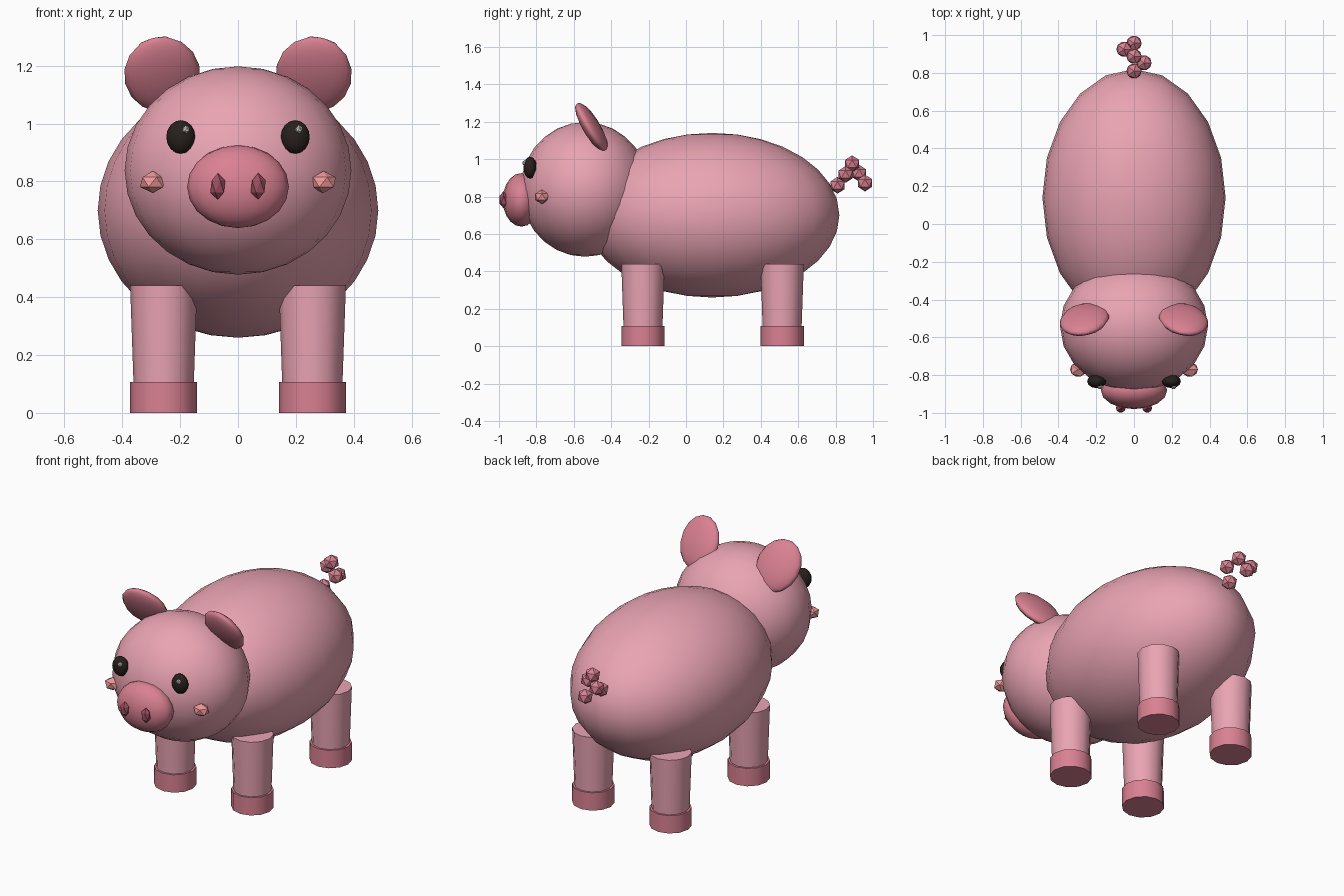
import bpy, math

if "Cube" in bpy.data.objects:
    bpy.data.objects.remove(bpy.data.objects["Cube"])


def material(name, rgb):
    m = bpy.data.materials.new(name)
    m.diffuse_color = (*rgb, 1)
    m.use_nodes = True
    m.node_tree.nodes["Principled BSDF"].inputs["Base Color"].default_value = m.diffuse_color
    return m


PINK = material("skin_pink", (0.82, 0.37, 0.45))
ROSE = material("rose", (0.70, 0.22, 0.29))
NOSTRIL = material("nostril_red", (0.34, 0.08, 0.12))
BLACK = material("eye_black", (0.02, 0.014, 0.012))
WHITE = material("white", (0.9, 0.9, 0.9))
BLUSH = material("blush", (0.88, 0.32, 0.32))


def finish(name, mat):
    o = bpy.context.object
    o.name = name
    o.data.materials.append(mat)
    return o


def ball(name, loc, radii, mat, seg, rings, rot=(0, 0, 0)):
    bpy.ops.mesh.primitive_uv_sphere_add(segments=seg, ring_count=rings,
                                         radius=1, location=loc, rotation=rot)
    o = finish(name, mat)
    o.scale = radii
    bpy.ops.object.shade_smooth()
    return o


def bead(name, loc, radii, mat):
    bpy.ops.mesh.primitive_ico_sphere_add(subdivisions=1, radius=1, location=loc)
    o = finish(name, mat)
    o.scale = radii
    return o


def post(name, x, y, z0, z1, r0, r1, mat):
    bpy.ops.mesh.primitive_cone_add(vertices=12, radius1=r0, radius2=r1, depth=z1 - z0,
                                    location=(x, y, (z0 + z1) / 2))
    finish(name, mat)
    bpy.ops.object.shade_smooth_by_angle(angle=math.radians(40))


# Body, head and snout
ball("body", (0, 0.14, 0.70), (0.485, 0.68, 0.44), PINK, 20, 16)
ball("head", (0, -0.54, 0.838), (0.392, 0.345, 0.36), PINK, 20, 14)
ball("snout", (0, -0.88, 0.782), (0.176, 0.10, 0.143), ROSE, 16, 10)

for side, s in (("left", -1), ("right", 1)):
    # Face details
    bead(side + "_nostril", (s * 0.07, -0.975, 0.783), (0.029, 0.026, 0.046), NOSTRIL)
    ball(side + "_eye", (s * 0.198, -0.833, 0.954), (0.05, 0.036, 0.058), BLACK, 12, 8)
    bead(side + "_eye_glint", (s * 0.195 + 0.015, -0.862, 0.979), (0.015,) * 3, WHITE)
    bead(side + "_cheek", (s * 0.295, -0.77, 0.798), (0.049, 0.043, 0.038), BLUSH)
    # Ears lean forward and outward
    ball(side + "_ear", (s * 0.262, -0.505, 1.17), (0.132, 0.045, 0.152), ROSE, 12, 8,
         (0.55, s * 0.25, 0))
    # Legs and hooves
    for end, y in (("front", -0.23), ("back", 0.514)):
        post(f"{end}_{side}_leg", s * 0.257, y, 0.04, 0.44, 0.102, 0.116, PINK)
        post(f"{end}_{side}_hoof", s * 0.257, y, 0, 0.107, 0.116, 0.116, ROSE)

# Curly tail of small beads
tail = [(0, 0.81, 0.86), (0.053, 0.853, 0.918), (0, 0.888, 0.975),
        (-0.053, 0.925, 0.925), (0, 0.957, 0.872)]
for i, p in enumerate(tail):
    bead(f"tail_bead_{i + 1}", p, (0.045,) * 3, ROSE)
